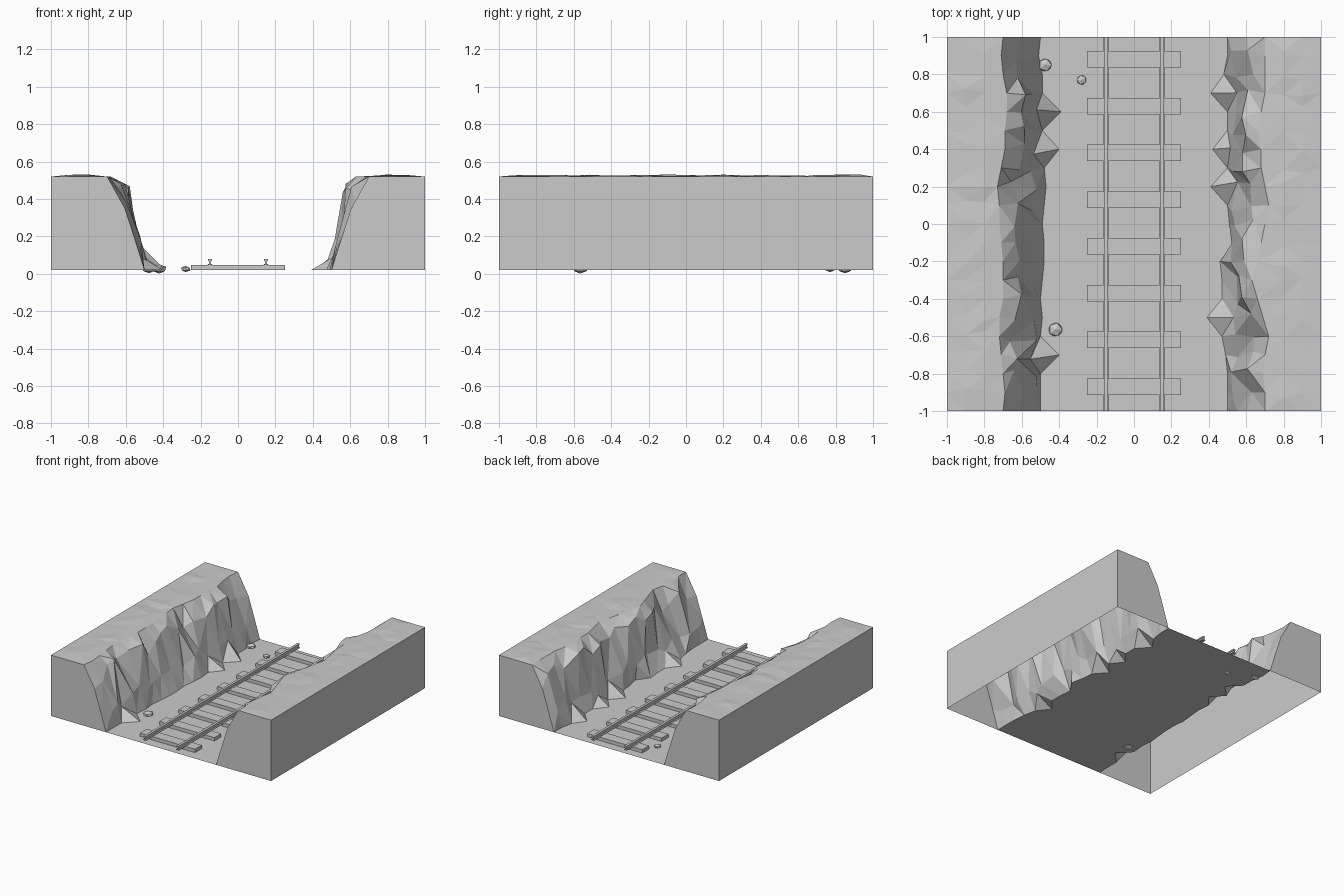
import bpy
import bmesh
import random
from math import pi

random.seed(7)
cube = bpy.data.objects.get("Cube")
if cube:
    bpy.data.objects.remove(cube, do_unlink=True)

GROUND = 0.02
TOP = 0.52

# One plain stone grey for everything
grey = bpy.data.materials.new("stone_grey")
grey.use_nodes = True
colour = (0.6, 0.6, 0.6, 1)
grey.diffuse_color = colour
grey.node_tree.nodes["Principled BSDF"].inputs["Base Color"].default_value = colour


def finish(name, bm):
    """Turn a bmesh into a named grey object."""
    mesh = bpy.data.meshes.new(name)
    bm.to_mesh(mesh)
    bm.free()
    mesh.materials.append(grey)
    obj = bpy.data.objects.new(name, mesh)
    bpy.context.scene.collection.objects.link(obj)
    return obj


def jitter(amount):
    return random.uniform(-amount, amount)


# Distance of the cliff foot and cliff brow from the track, in hundredths,
# stepping evenly from front to back
FOOT_LEFT = [50, 50, 50, 49, 47, 39, 47, 47, 46, 53, 51,
             50, 41, 50, 42, 50, 50, 41, 48, 50, 50]
BROW_LEFT = [70, 70, 69, 70, 72, 69, 66, 63, 66, 68, 70,
             72, 70, 68, 68, 66, 68, 70, 70, 70, 70]
FOOT_RIGHT = [50, 50, 50, 40, 50, 49, 50, 49, 48, 48, 49,
              48, 47, 48, 40, 49, 39, 49, 49, 51, 50]
BROW_RIGHT = [70, 69, 70, 71, 72, 72, 70, 70, 70, 71, 72,
              72, 73, 71, 69, 69, 68, 68, 70, 71, 70]
ROWS = len(FOOT_LEFT)


def row_y(i):
    return -1 + 2 * i / (ROWS - 1)


def section(i, foot, brow):
    """Cross-section of a bank: foot, cliff, brow, plateau, outer wall."""
    foot, brow = foot / 100, brow / 100
    if i in (0, ROWS - 1):
        low, high, bumps = (0.55, 0.18), (0.605, 0.35), (0, 0)
    else:
        spur = foot < 0.43
        low = (0.535 + jitter(0.02), (0.12 if spur else 0.17) + jitter(0.04))
        high = (brow - 0.08 + jitter(0.025), 0.42 + jitter(0.07))
        bumps = (random.uniform(0, 0.012), random.uniform(0, 0.01))
    return [(foot, GROUND), low, high, (brow, TOP),
            (0.8, TOP + bumps[0]), (0.9, TOP + bumps[1]),
            (1, TOP), (1, GROUND)]


def bank(name, side, feet, brows):
    """Open-bottomed rock bank with a faceted cliff facing the track."""
    bm = bmesh.new()
    grid = []
    for i in range(ROWS):
        row = []
        for j, (x, z) in enumerate(section(i, feet[i], brows[i])):
            inside = 0 < i < ROWS - 1 and j in (1, 2, 4, 5)
            y = row_y(i) + (jitter(0.03) if inside else 0)
            row.append(bm.verts.new((side * x, y, z)))
        grid.append(row)
    for a, b in zip(grid, grid[1:]):
        for j in range(len(a) - 1):
            bm.faces.new((a[j], a[j + 1], b[j + 1], b[j]))
    bm.faces.new(grid[0][::-1])
    bm.faces.new(grid[-1])
    if side < 0:
        bmesh.ops.reverse_faces(bm, faces=bm.faces[:])
    bmesh.ops.triangulate(bm, faces=bm.faces[:])
    finish(name, bm)


bank("left_bank", 1, FOOT_LEFT, BROW_LEFT)
bank("right_bank", -1, FOOT_RIGHT, BROW_RIGHT)

# Floor sheet joining the two cliff feet
bm = bmesh.new()
edges = [(bm.verts.new((-r / 100, row_y(i), GROUND)),
          bm.verts.new((l / 100, row_y(i), GROUND)))
         for i, (l, r) in enumerate(zip(FOOT_LEFT, FOOT_RIGHT))]
for (a, b), (c, d) in zip(edges, edges[1:]):
    bm.faces.new((a, b, d, c))
finish("cutting_floor", bm)

# Sleepers
for n in range(8):
    bm = bmesh.new()
    bmesh.ops.create_cube(bm, size=1)
    bmesh.ops.scale(bm, vec=(0.5, 0.088, 0.028), verts=bm.verts)
    sleeper = finish(f"sleeper_{n + 1}", bm)
    sleeper.location = (0, -0.87 + n * 0.25, GROUND + 0.014)

# Rails: an I-shaped profile swept front to back
half = [(0.013, 0.046), (0.013, 0.05), (0.006, 0.054),
        (0.006, 0.066), (0.01, 0.069), (0.01, 0.08)]
outline = half + [(-x, z) for x, z in reversed(half)]
for name, cx in (("left_rail", 0.15), ("right_rail", -0.15)):
    bm = bmesh.new()
    face = bm.faces.new([bm.verts.new((cx + x, -1, z)) for x, z in outline])
    swept = bmesh.ops.extrude_face_region(bm, geom=[face], use_keep_orig=True)
    moved = [v for v in swept["geom"] if isinstance(v, bmesh.types.BMVert)]
    bmesh.ops.translate(bm, vec=(0, 2, 0), verts=moved)
    bmesh.ops.recalc_face_normals(bm, faces=bm.faces[:])
    finish(name, bm)

# Loose stones sunk slightly into the floor
for n, (x, y, r) in enumerate([(-0.475, 0.85, 0.038),
                               (-0.28, 0.77, 0.028),
                               (-0.42, -0.565, 0.041)]):
    bm = bmesh.new()
    bmesh.ops.create_icosphere(bm, subdivisions=1, radius=r)
    stone = finish(f"stone_{n + 1}", bm)
    stone.scale.z = 0.6
    stone.rotation_euler.z = n * pi / 5
    stone.location = (x, y, 0.026)
